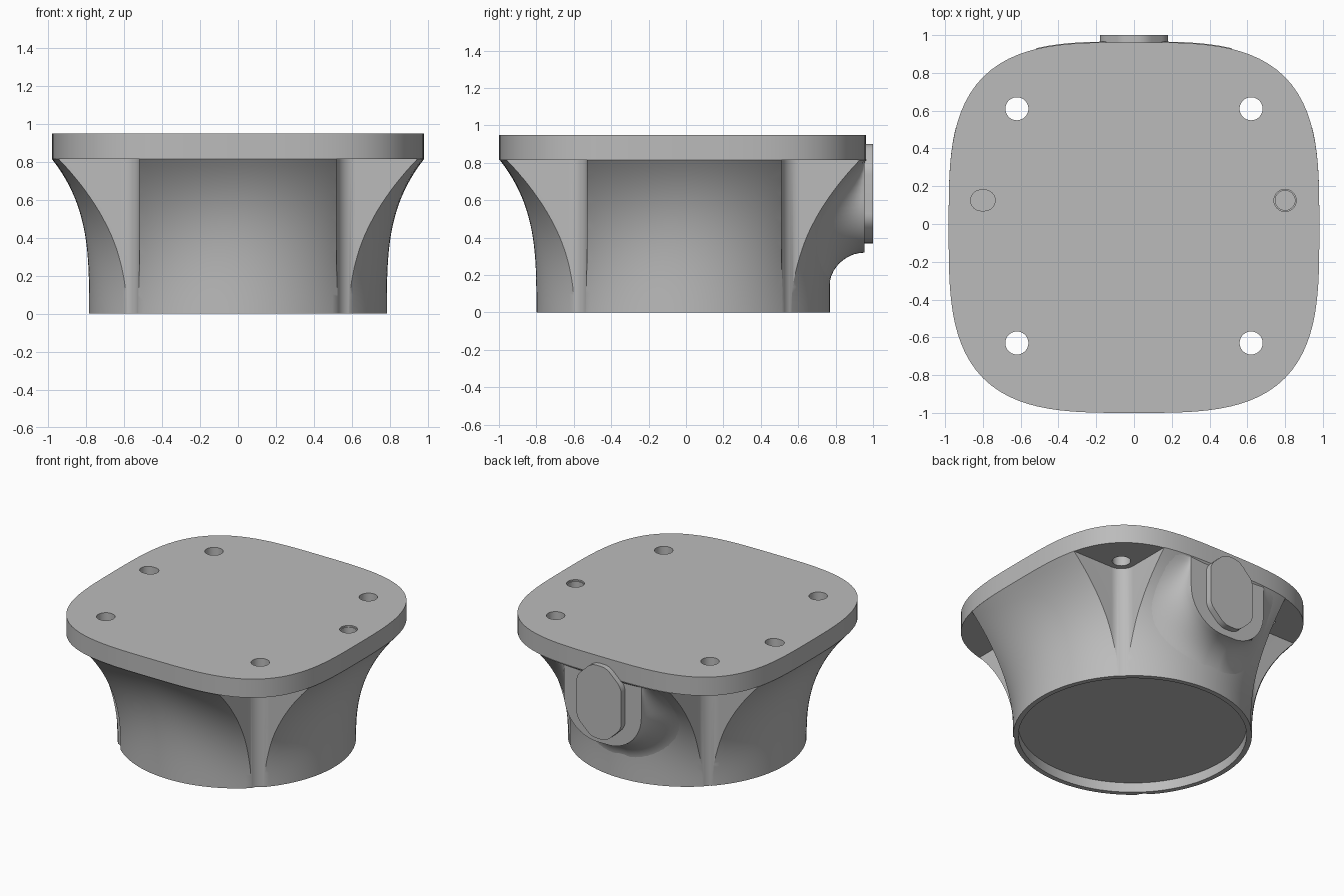
import bpy, bmesh
from math import sin, cos, pi, atan2, hypot, radians
from mathutils import Vector

cube = bpy.data.objects.get("Cube")
if cube:
    bpy.data.objects.remove(cube, do_unlink=True)

GREY = (0.5, 0.5, 0.5, 1)
mat = bpy.data.materials.new("plain_grey")
mat.use_nodes = True
mat.diffuse_color = GREY
mat.node_tree.nodes["Principled BSDF"].inputs["Base Color"].default_value = GREY

CY = -0.015          # body axis
UNDER, TOP = 0.815, 0.95
FACE_Y = 0.955       # flat face of the rear boss


def finish(name, bm):
    bmesh.ops.recalc_face_normals(bm, faces=bm.faces)
    me = bpy.data.meshes.new(name)
    bm.to_mesh(me)
    bm.free()
    me.materials.append(mat)
    ob = bpy.data.objects.new(name, me)
    bpy.context.collection.objects.link(ob)
    return ob


def loft(name, rings, closed=True, caps=(True, True)):
    bm = bmesh.new()
    vs = [[bm.verts.new(p) for p in ring] for ring in rings]
    n = len(vs[0])
    for a, b in zip(vs, vs[1:]):
        for i in range(n if closed else n - 1):
            j = (i + 1) % n
            bm.faces.new((a[i], a[j], b[j], b[i]))
    for ring, cap in zip((vs[0], vs[-1]), caps):
        if cap:
            bm.faces.new(ring)
    return finish(name, bm)


def prism(name, pts, z0, z1):
    return loft(name, [[(x, y, z) for x, y in pts] for z in (z0, z1)])


def arc(cx, cy, r, a0=0, a1=360, n=32):
    """Arc points in degrees; a full turn leaves out the repeated end."""
    full = a1 - a0 == 360
    return [(cx + r * cos(t), cy + r * sin(t)) for t in
            (radians(a0 + (a1 - a0) * i / n) for i in range(n if full else n + 1))]


def activate(ob):
    bpy.ops.object.select_all(action="DESELECT")
    ob.select_set(True)
    bpy.context.view_layer.objects.active = ob


def cut(ob, cutters):
    activate(ob)
    for c in cutters:
        m = ob.modifiers.new("cut", "BOOLEAN")
        m.operation, m.solver, m.object = "DIFFERENCE", "EXACT", c
        bpy.ops.object.modifier_apply(modifier=m.name)
        bpy.data.objects.remove(c, do_unlink=True)


def smooth(ob, angle=30):
    activate(ob)
    bpy.ops.object.shade_smooth_by_angle(angle=radians(angle))


# Rounded-square outline and flared body surface
def plate_radius(t):
    n = 3.36
    return 0.981 / (abs(cos(t)) ** n + abs(sin(t)) ** n) ** (1 / n)


def body_radius(t, z):
    power = 3.3 - 0.8 * sin(2 * t) ** 2
    f = min(max(z / UNDER, 0), 1) ** power
    return 0.785 + (plate_radius(t) - 0.785) * f


def body_y(x, z):
    y = 0.75
    for _ in range(12):
        r = body_radius(atan2(y, x), z)
        y = max(r * r - x * x, 0) ** 0.5
    return y + CY


turn = [2 * pi * i / 128 for i in range(128)]

# Top plate with corner bolt holes, a blind pin hole and a blind slot
plate = prism("top_plate", [(plate_radius(t) * cos(t), plate_radius(t) * sin(t) - 0.019)
                            for t in turn], UNDER, TOP)
corners = [(sx, sy) for sx in (-1, 1) for sy in (-1, 1)]
holes = [prism("hole", arc(sx * 0.62, sy * 0.62 - 0.01, 0.061), 0.7, 1.1) for sx, sy in corners]
holes.append(prism("pin", arc(0.8, 0.125, 0.052), 0.85, 1.1))
holes.append(prism("pin_rim", arc(0.8, 0.125, 0.059), 0.94, 1.1))
holes.append(prism("slot", arc(-0.79, 0.125, 0.055, -90, 90, 16)
                   + arc(-0.81, 0.125, 0.055, 90, 270, 16), 0.85, 1.1))
cut(plate, holes)
smooth(plate)

# Flared body, with square corner pockets and a shallow recess below
body = loft("flared_body", [[(body_radius(t, z) * cos(t), body_radius(t, z) * sin(t) + CY, z)
                             for t in turn] for z in (UNDER * i / 24 for i in range(25))])
pockets = []
for sx, sy in corners:
    pts = [(1.3, 0.52)] + arc(0.62, 0.62, 0.1, 270, 180, 16) + [(0.52, 1.3), (1.3, 1.3)]
    pockets.append(prism("pocket", [(sx * x, sy * y - 0.01) for x, y in pts], -0.1, 0.9))
recess = prism("recess", arc(0, CY, 0.75, n=96), -0.1, 0.07)
cut(body, pockets + [recess])
smooth(body)

# Rear boss: flat U-shaped face flaring into the body
W, LOW, R = 0.31, 0.32, 0.27
edge = [(-W, UNDER - 0.22 * i / 6, -1, 0) for i in range(6)]
for a in range(180, 361, 6):
    c, s = cos(radians(a)), sin(radians(a))
    edge.append(((W - R) * (-1 if a < 270 else 1) + R * c, LOW + R + R * s, c, s))
edge += [(W, UNDER - 0.22 * i / 6, 1, 0) for i in reversed(range(6))]
rings = []
for k in range(11):
    q = pi / 2 * k / 10
    ring = []
    for x, z, nx, nz in edge:
        d = 0.18 * (1 - cos(q))
        px, pz = x + nx * d, z + nz * d
        base = min(body_y(px, pz), FACE_Y) - 0.003
        ring.append((px, base + (FACE_Y - base) * (1 - sin(q)), pz))
    rings.append(ring)
boss = loft("rear_boss", rings, closed=False, caps=(True, False))
smooth(boss, 40)

# Raised elongated pad on the boss face, with softened corners
half = [(0.18, 0.15), (0.06, 0.265)]
oct_pts = half + [(-x, z) for x, z in reversed(half)]
oct_pts += [(-x, -z) for x, z in oct_pts]
pad_pts = []
for i, p in enumerate(oct_pts):
    p = Vector(p)
    a, b = (Vector(oct_pts[(i + s) % 8]) - p for s in (-1, 1))
    a, b = p + a.normalized() * 0.045, p + b.normalized() * 0.045
    for t in (k / 5 for k in range(6)):
        pad_pts.append(a * (1 - t) ** 2 + p * 2 * t * (1 - t) + b * t * t)
pad = loft("rear_pad", [[(p.x, y, p.y + 0.635) for p in pad_pts] for y in (0.94, 1.0)])
smooth(pad)
